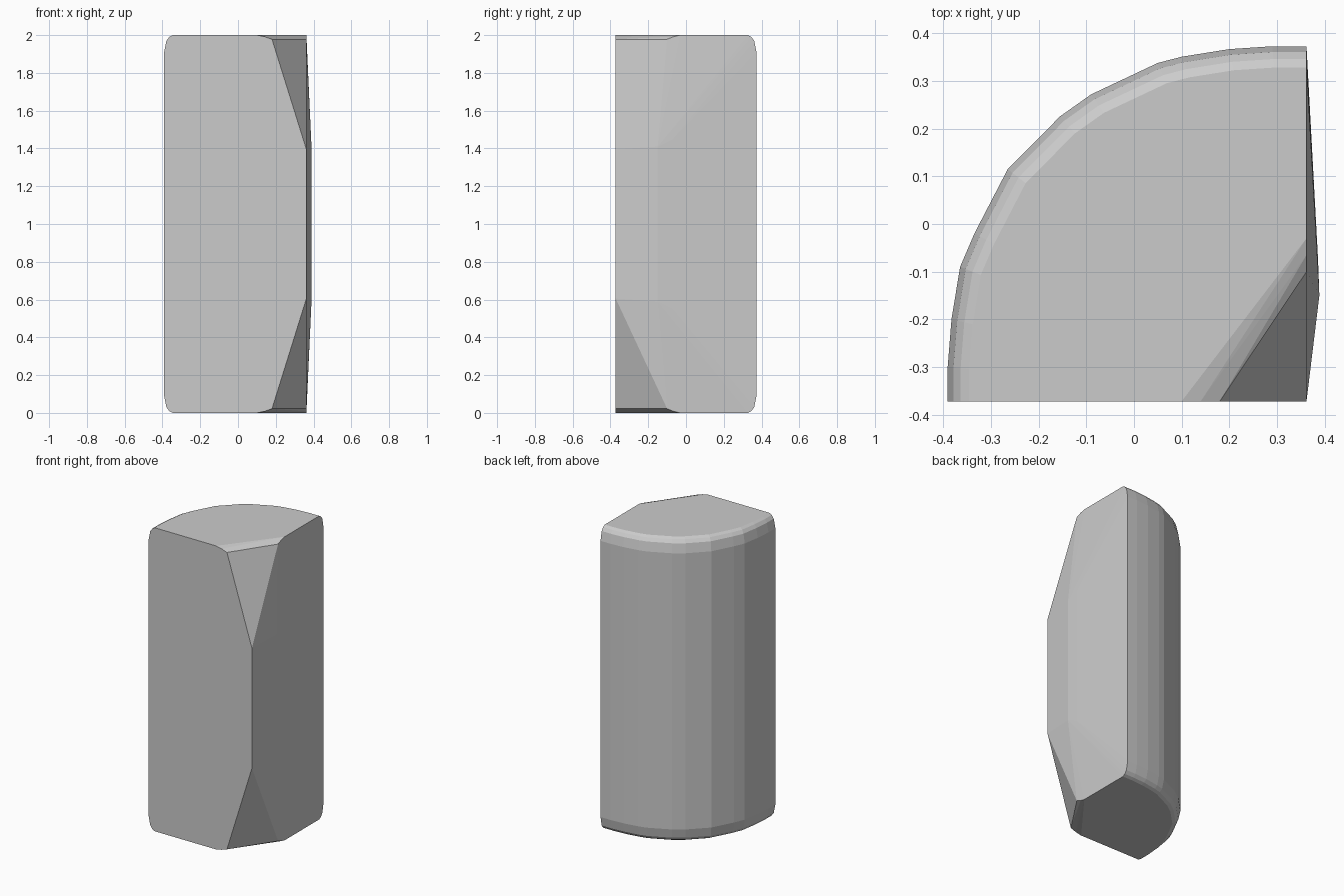
import bpy
import bmesh

if "Cube" in bpy.data.objects:
    bpy.data.objects.remove(bpy.data.objects["Cube"])

FRONT, SIDE = -0.372, 0.362          # the two flat faces meet at this corner

# Curved wall profile, from the front left edge to the back right edge
arc = [(-0.391, FRONT), (-0.391, -0.30), (-0.383, -0.20), (-0.365, -0.09),
       (-0.335, -0.02), (-0.265, 0.115), (-0.155, 0.226), (-0.09, 0.272),
       (0.05, 0.338), (0.10, 0.351), (0.20, 0.367), (0.29, 0.373), (SIDE, 0.373)]

# Rounded ends: (distance from end, scale towards the corner)
rounding = [(0.0, 0.94), (0.01, 0.964), (0.03, 0.984), (0.09, 1.0)]

# Cut corner: (distance from end, x on the front face, y on the side face)
corner_cut = [(0.0, 0.10, -0.03), (0.008, 0.14, -0.065), (0.022, 0.18, -0.10)]

points = []
for flip in (False, True):
    def add(x, y, d):
        points.append((x, y, 2 - d if flip else d))

    for d, s in rounding:
        for x, y in arc:
            add(SIDE + (x - SIDE) * s, FRONT + (y - FRONT) * s, d)
    for d, x, y in corner_cut:
        add(x, FRONT, d)
        add(SIDE, y, d)
    add(SIDE, FRONT, 0.605)          # tip of the cut corner
    add(0.389, -0.15, 0.59)          # shallow swell of the side face
    add(0.386, -0.07, 0.55)

# The solid is convex, so its skin is the hull of the section points
bm = bmesh.new()
for p in points:
    bm.verts.new(p)
hull = bmesh.ops.convex_hull(bm, input=bm.verts[:])
loose = {g for g in hull["geom_interior"] + hull["geom_unused"]
         if isinstance(g, bmesh.types.BMVert)}
bmesh.ops.delete(bm, geom=[v for v in loose if not v.link_faces], context='VERTS')
bmesh.ops.dissolve_limit(bm, angle_limit=0.01, verts=bm.verts[:], edges=bm.edges[:])
bmesh.ops.recalc_face_normals(bm, faces=bm.faces[:])

mesh = bpy.data.meshes.new("quarter_round_block")
bm.to_mesh(mesh)
bm.free()
block = bpy.data.objects.new("quarter_round_block", mesh)
bpy.context.collection.objects.link(block)

grey = bpy.data.materials.new("light grey")
grey.diffuse_color = (0.6, 0.6, 0.6, 1)
grey.use_nodes = True
grey.node_tree.nodes["Principled BSDF"].inputs["Base Color"].default_value = grey.diffuse_color
mesh.materials.append(grey)
